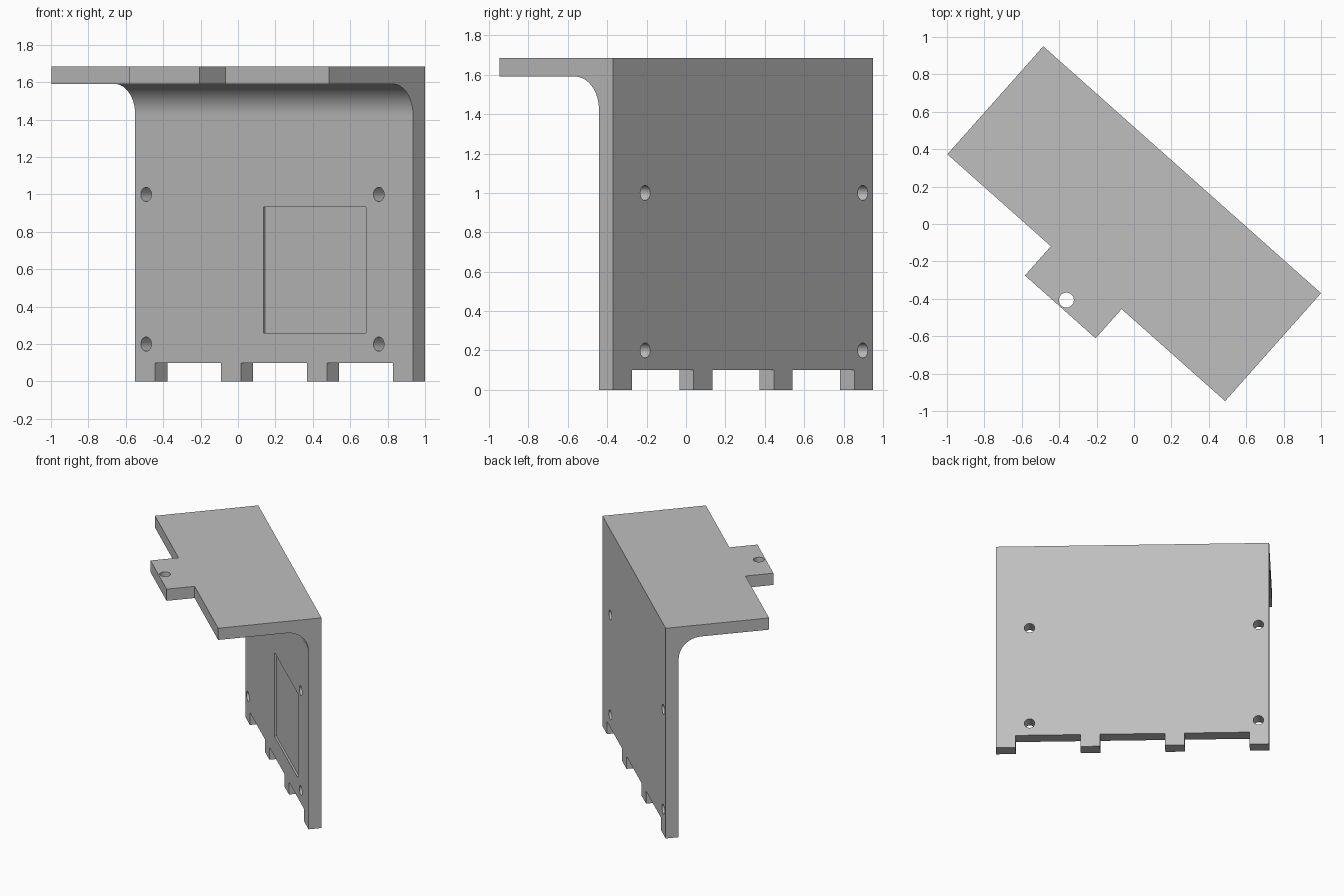
import bpy, bmesh, math
from mathutils import Matrix, Vector

cube = bpy.data.objects.get("Cube")
if cube:
    bpy.data.objects.remove(cube, do_unlink=True)

# Main sizes: x runs along the bracket, y = 0 is its back face
LENGTH, HEIGHT = 1.987, 1.685
HALF = LENGTH / 2
WALL, DECK, FILLET = 0.097, 0.094, 0.165
DEPTH, TAB_DEPTH, TAB_HALF = 0.772, 0.981, 0.253
FOOT, FOOT_HEIGHT = 0.143, 0.1

grey = bpy.data.materials.new("plain grey")
grey.use_nodes = True
colour = (0.52, 0.52, 0.52, 1)
grey.diffuse_color = colour
grey.node_tree.nodes["Principled BSDF"].inputs["Base Color"].default_value = colour


def make_object(name, bm):
    bmesh.ops.recalc_face_normals(bm, faces=bm.faces)
    mesh = bpy.data.meshes.new(name)
    bm.to_mesh(mesh)
    bm.free()
    mesh.materials.append(grey)
    obj = bpy.data.objects.new(name, mesh)
    bpy.context.collection.objects.link(obj)
    return obj


def box(name, low, high):
    low, high = Vector(low), Vector(high)
    bm = bmesh.new()
    bmesh.ops.create_cube(bm, size=1, matrix=Matrix.Translation((low + high) / 2)
                          @ Matrix.Diagonal((*(high - low), 1)))
    return make_object(name, bm)


def drill(name, centre, radius, axis):
    turn = Matrix.Rotation(math.pi / 2, 4, "X") if axis == "Y" else Matrix()
    bm = bmesh.new()
    bmesh.ops.create_cone(bm, cap_ends=True, segments=32, radius1=radius, radius2=radius,
                          depth=0.4, matrix=Matrix.Translation(centre) @ turn)
    return make_object(name, bm)


# L-shaped section with a rounded inner corner, extruded along x
under = HEIGHT - DECK
profile = [(0, 0), (0, HEIGHT), (-TAB_DEPTH, HEIGHT), (-TAB_DEPTH, under)]
steps = 16
for i in range(steps + 1):
    a = math.pi / 2 * (1 - i / steps)
    profile.append((-WALL - FILLET + FILLET * math.cos(a),
                    under - FILLET + FILLET * math.sin(a)))
profile.append((-WALL, 0))
bm = bmesh.new()
section = bm.faces.new([bm.verts.new((-HALF, y, z)) for y, z in profile])
swept = bmesh.ops.extrude_face_region(bm, geom=[section])
bmesh.ops.translate(bm, vec=(LENGTH, 0, 0),
                    verts=[v for v in swept["geom"] if isinstance(v, bmesh.types.BMVert)])
bracket = make_object("bracket", bm)

cutters = []
# Deck corners removed to leave the central tab
for side in (-1, 1):
    xs = sorted((side * TAB_HALF, side * (HALF + 0.1)))
    cutters.append(box("deck_corner_cutter", (xs[0], -TAB_DEPTH - 0.1, under - 0.1),
                       (xs[1], -DEPTH, HEIGHT + 0.1)))
# Gaps between the four feet
pitch = (LENGTH - FOOT) / 3
for i in range(3):
    x = -HALF + i * pitch
    cutters.append(box("foot_gap_cutter", (x + FOOT, -0.3, -0.1),
                       (x + pitch, 0.1, FOOT_HEIGHT)))
# Shallow rectangular recess in the wall front
cutters.append(box("recess_cutter", (0.916 - HALF, -0.2, 0.26),
                   (1.652 - HALF, -WALL + 0.015, 0.933)))
# Bolt holes through the wall and one through the tab
for x in (0.078, 1.742):
    for z in (0.2, 1.0):
        cutters.append(drill("wall_hole_cutter", (x - HALF, -WALL / 2, z), 0.038, "Y"))
cutters.append(drill("tab_hole_cutter", (0, -0.932, HEIGHT), 0.04, "Z"))

for cutter in cutters:
    cutter.hide_render = True
    mod = bracket.modifiers.new(cutter.name, "BOOLEAN")
    mod.operation, mod.solver, mod.object = "DIFFERENCE", "EXACT", cutter

# Bake the cuts and drop the helpers
bpy.context.view_layer.update()
graph = bpy.context.evaluated_depsgraph_get()
baked = bpy.data.meshes.new_from_object(bracket.evaluated_get(graph))
bracket.modifiers.clear()
bracket.data = baked
for cutter in cutters:
    bpy.data.objects.remove(cutter, do_unlink=True)

# Smooth fillet and holes, flat large faces
bpy.ops.object.select_all(action="DESELECT")
bracket.select_set(True)
bpy.context.view_layer.objects.active = bracket
bpy.ops.object.shade_smooth_by_angle(angle=math.radians(30))
for face in bracket.data.polygons:
    if face.area > 0.1:
        face.use_smooth = False

# Turn the bracket to its diagonal stance
bracket.rotation_euler.z = math.radians(-41.63)
bracket.location = (0.2575, 0.29, 0)
